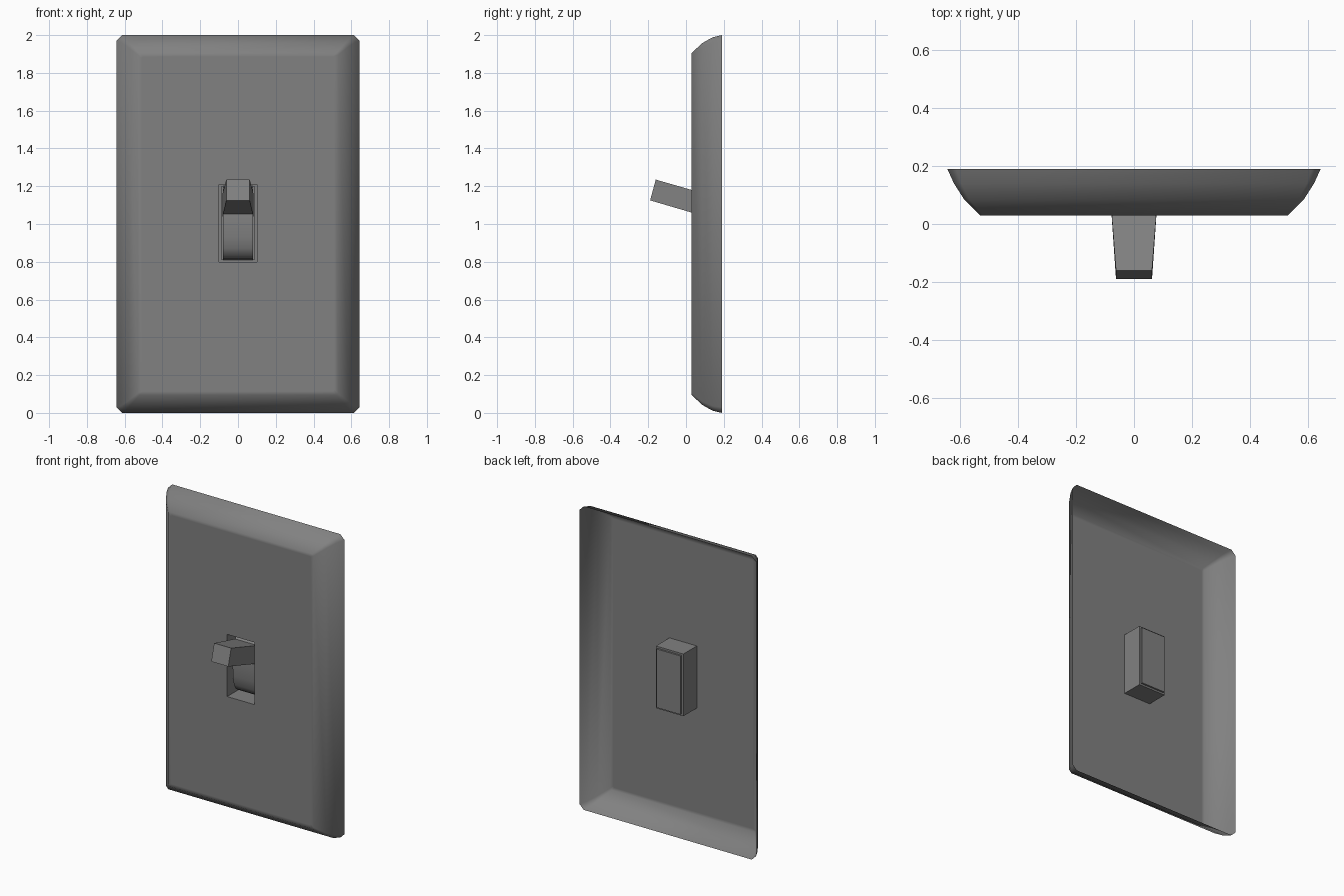
import bpy, bmesh, math

old = bpy.data.objects.get("Cube")
if old:
    bpy.data.objects.remove(old, do_unlink=True)

grey = bpy.data.materials.new("dark_grey_plastic")
grey.use_nodes = True
COLOUR = (0.22, 0.22, 0.22, 1)
grey.diffuse_color = COLOUR
grey.node_tree.nodes["Principled BSDF"].inputs["Base Color"].default_value = COLOUR


def finish(bm, name, angle):
    mesh = bpy.data.meshes.new(name)
    bm.to_mesh(mesh)
    bm.free()
    mesh.materials.append(grey)
    ob = bpy.data.objects.new(name, mesh)
    bpy.context.collection.objects.link(ob)
    bpy.ops.object.select_all(action='DESELECT')
    ob.select_set(True)
    bpy.context.view_layer.objects.active = ob
    bpy.ops.object.shade_smooth_by_angle(angle=math.radians(angle))
    return ob


def ring(bm, hx, hz, zc, y, cut):
    """Rectangle with cut corners, facing the front."""
    pts = [(-hx + cut, -hz), (hx - cut, -hz), (hx, -hz + cut), (hx, hz - cut),
           (hx - cut, hz), (-hx + cut, hz), (-hx, hz - cut), (-hx, -hz + cut)]
    return [bm.verts.new((x, y, zc + z)) for x, z in pts]


def loft(name, sections, cap, angle):
    bm = bmesh.new()
    rings = [ring(bm, *s) for s in sections]
    for a, b in zip(rings, rings[1:]):
        for i in range(8):
            j = (i + 1) % 8
            bm.faces.new((a[i], a[j], b[j], b[i]))
    if cap:
        bm.faces.new(rings[-1])
    bmesh.ops.remove_doubles(bm, verts=bm.verts, dist=0.0005)
    return finish(bm, name, angle)


def prism(name, profile, widths, angle):
    """Side profile of (y, z) points, with a half width at each point."""
    bm = bmesh.new()
    sides = [[bm.verts.new((s * w, y, z)) for (y, z), w in zip(profile, widths)]
             for s in (-1, 1)]
    n = len(profile)
    for side in sides:
        bm.faces.new(side)
    for i in range(n):
        j = (i + 1) % n
        bm.faces.new((sides[0][i], sides[0][j], sides[1][j], sides[1][i]))
    bmesh.ops.recalc_face_normals(bm, faces=bm.faces)
    return finish(bm, name, angle)


# Open-backed wall plate with rounded border and a slot in the middle
MID, SLOT_X, SLOT_Z = 1.005, 0.1, 0.205
loft("wall_plate", [
    (0.643, 1.0, 1.0, 0.19, 0.03),
    (0.62, 0.988, 1.0, 0.14, 0.025),
    (0.585, 0.957, 1.0, 0.085, 0.018),
    (0.53, 0.905, 1.0, 0.03, 0.01),
    (0.51, 0.885, 1.0, 0.03, 0.008),
    (SLOT_X, SLOT_Z, MID, 0.03, 0),
], False, 60)

# Box behind the slot, with a slightly raised back panel
loft("switch_housing", [
    (SLOT_X, SLOT_Z, MID, 0.03, 0),
    (SLOT_X, SLOT_Z, MID, 0.17, 0),
    (SLOT_X - 0.012, SLOT_Z - 0.012, MID, 0.17, 0),
    (SLOT_X - 0.012, SLOT_Z - 0.012, MID, 0.182, 0),
], True, 30)

# Curved rocker body inside the slot
rocker = [(0.168, 0.81), (0.12, 0.815), (0.09, 0.835), (0.07, 0.87), (0.06, 0.93),
          (0.057, 1.005), (0.06, 1.08), (0.07, 1.14), (0.09, 1.175), (0.12, 1.195),
          (0.168, 1.2)]
prism("rocker_body", rocker, [0.079] * len(rocker), 40)

# Tapered lever, tilted up
prism("toggle_lever",
      [(-0.16, 1.235), (-0.19, 1.125), (0.1, 1.04), (0.1, 1.16)],
      [0.062, 0.062, 0.082, 0.082], 30)
